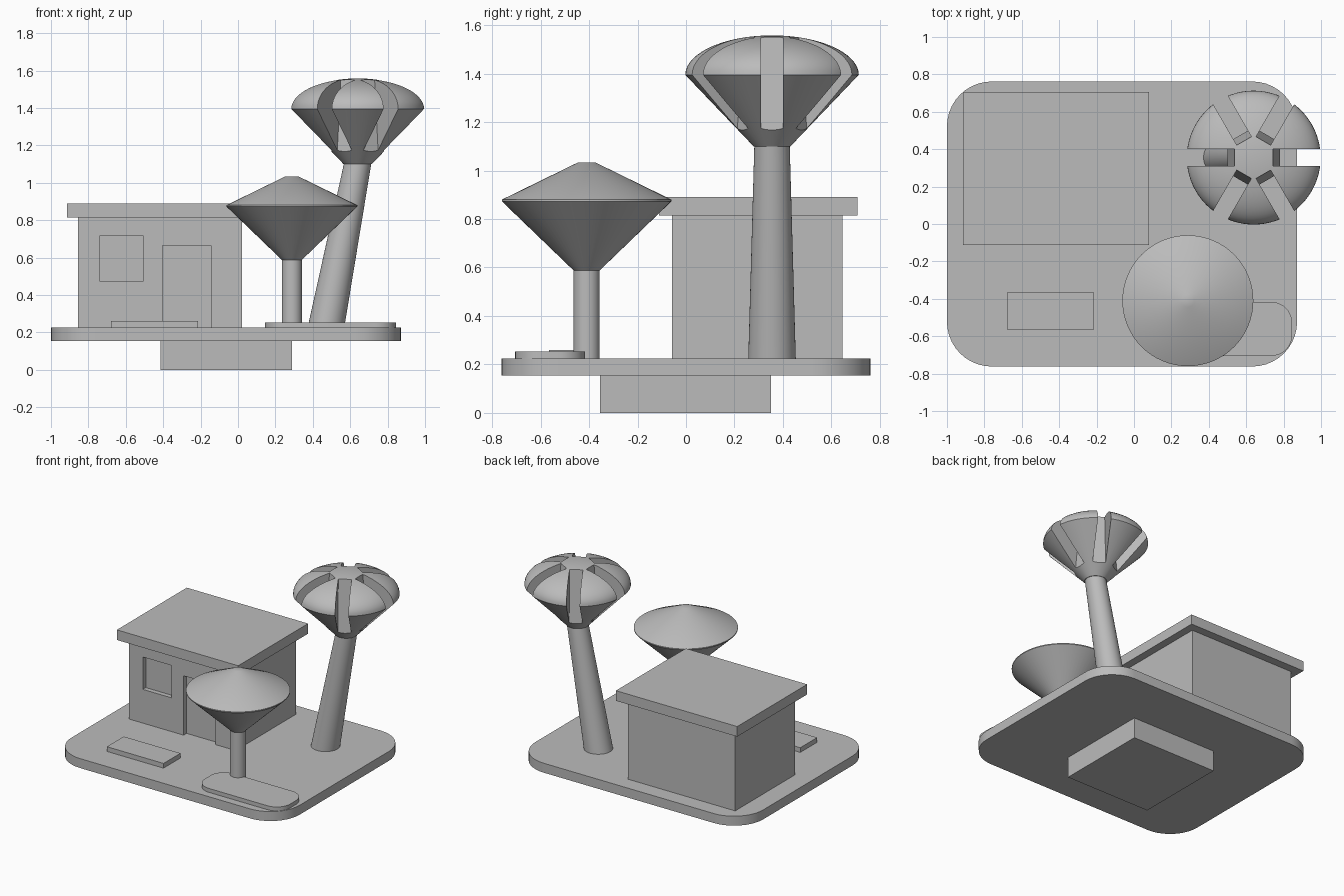
import bpy, bmesh, math
from mathutils import Vector, Matrix

if "Cube" in bpy.data.objects:
    bpy.data.objects.remove(bpy.data.objects["Cube"])

# One plain grey for the whole model
grey = bpy.data.materials.new("plain_grey")
grey.use_nodes = True
color = (0.5, 0.5, 0.5, 1)
grey.diffuse_color = color
grey.node_tree.nodes["Principled BSDF"].inputs["Base Color"].default_value = color


def finish(name, bm, smooth=False):
    bmesh.ops.recalc_face_normals(bm, faces=bm.faces)
    mesh = bpy.data.meshes.new(name)
    bm.to_mesh(mesh)
    bm.free()
    mesh.materials.append(grey)
    obj = bpy.data.objects.new(name, mesh)
    bpy.context.collection.objects.link(obj)
    if smooth:
        smooth_shade(obj)
    return obj


def smooth_shade(obj):
    bpy.ops.object.select_all(action='DESELECT')
    obj.select_set(True)
    bpy.context.view_layer.objects.active = obj
    bpy.ops.object.shade_smooth_by_angle(angle=math.radians(30))


def box(name, x, y, z, radius=0):
    """Box from (min, max) ranges, optionally with rounded vertical edges."""
    bm = bmesh.new()
    bmesh.ops.create_cube(bm, size=1)
    for v in bm.verts:
        v.co = [r[0] + (c + 0.5) * (r[1] - r[0]) for c, r in zip(v.co, (x, y, z))]
    if radius:
        upright = [e for e in bm.edges if abs(e.verts[0].co.z - e.verts[1].co.z) > 1e-4]
        bmesh.ops.bevel(bm, geom=upright, offset=radius, segments=10,
                        affect='EDGES', profile=0.5)
    return finish(name, bm, radius > 0)


def lathe(name, profile, center, lean=(0, 0), sides=64):
    """Revolve (radius, z) points; lean shifts the last ring sideways."""
    bm = bmesh.new()
    z0, z1 = profile[0][1], profile[-1][1]
    rings = []
    for r, z in profile:
        t = (z - z0) / (z1 - z0)
        rings.append([bm.verts.new((center[0] + lean[0] * t + r * math.cos(a),
                                    center[1] + lean[1] * t + r * math.sin(a), z))
                      for a in (2 * math.pi * i / sides for i in range(sides))])
    for low, high in zip(rings, rings[1:]):
        for i in range(sides):
            j = (i + 1) % sides
            bm.faces.new((low[i], low[j], high[j], high[i]))
    bm.faces.new(rings[0])
    bm.faces.new(rings[-1])
    return finish(name, bm, True)


def carve(obj, cutters):
    """Subtract the cutters from obj and remove them."""
    for c in cutters:
        c.hide_render = True
        mod = obj.modifiers.new("cut", 'BOOLEAN')
        mod.operation, mod.solver, mod.object = 'DIFFERENCE', 'EXACT', c
    graph = bpy.context.evaluated_depsgraph_get()
    mesh = bpy.data.meshes.new_from_object(obj.evaluated_get(graph))
    obj.modifiers.clear()
    obj.data = mesh
    for c in cutters:
        bpy.data.objects.remove(c)


# Ground plate and its foot
GROUND = 0.225
box("foot", (-0.415, 0.29), (-0.355, 0.35), (0, 0.156))
box("ground_plate", (-1, 0.872), (-0.762, 0.762), (0.155, GROUND), 0.24)

# House with recessed window and door, flat roof
house = box("house", (-0.855, 0.022), (-0.058, 0.645), (GROUND, 0.815))
carve(house, [
    box("window_cutter", (-0.74, -0.505), (-0.2, -0.023), (0.475, 0.715)),
    box("door_cutter", (-0.405, -0.145), (-0.2, -0.023), (0.1, 0.665)),
])
box("roof", (-0.915, 0.08), (-0.112, 0.707), (0.815, 0.89))

# Low slabs in front of the house
box("step_slab", (-0.68, -0.215), (-0.565, -0.367), (GROUND, 0.26))
box("island", (0.145, 0.845), (-0.705, -0.417), (GROUND, 0.254), 0.11)

# Small tree
SMALL = (0.288, -0.41)
lathe("small_trunk", [(0.054, GROUND), (0.054, 0.6)], SMALL)
lathe("small_crown", [(0.054, 0.588), (0.35, 0.873), (0.35, 0.88), (0.035, 1.034)], SMALL)

# Large tree with a leaning trunk
BIG = (0.64, 0.355)
LEAN = 0.17
lathe("large_trunk", [(0.098, GROUND), (0.073, 1.105)], (BIG[0] - LEAN, BIG[1]), (LEAN, 0))

# Domed crown, slotted by six radial wedges
dome = [(0.358 * math.cos(a), 1.395 + 0.163 * math.sin(a))
        for a in (math.radians(86) * i / 14 for i in range(15))]
crown = lathe("large_crown", [(0.076, 1.1)] + dome, BIG, sides=72)
cutters = []
for k in range(6):
    wedge = box("slot_cutter", (0, 0.5), (-0.045, 0.045), (1.12, 1.6))
    for v in wedge.data.vertices:
        if v.co.x < 0.1:
            v.co.x = 0.145 if v.co.z < 1.3 else 0.098
    wedge.data.transform(Matrix.Translation(Vector((*BIG, 0)))
                         @ Matrix.Rotation(math.radians(60 * k), 4, 'Z'))
    cutters.append(wedge)
carve(crown, cutters)
smooth_shade(crown)
